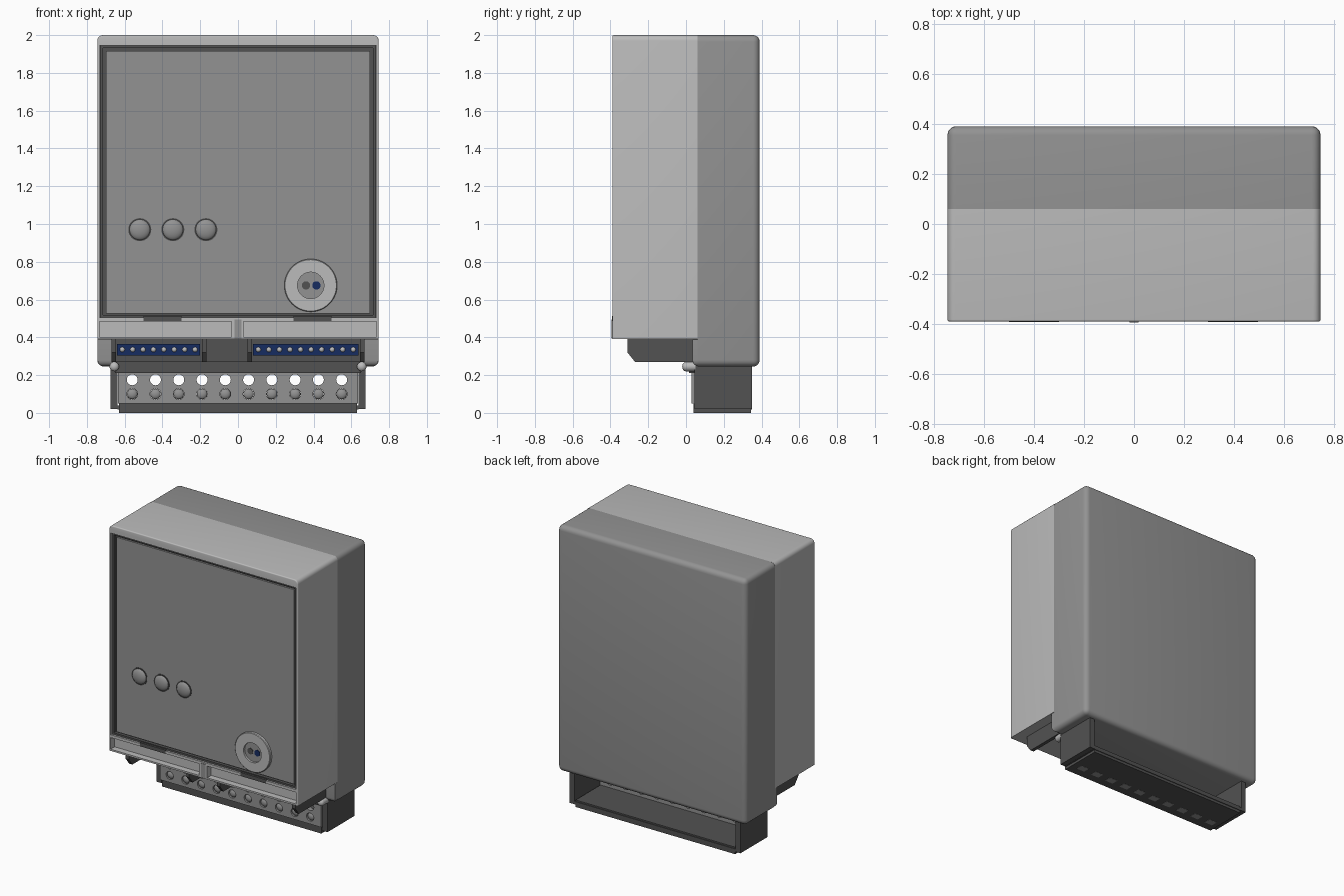
import bpy, bmesh, math
from mathutils import Vector

if "Cube" in bpy.data.objects:
    bpy.data.objects.remove(bpy.data.objects["Cube"])


def material(name, r, g, b):
    m = bpy.data.materials.new(name)
    m.diffuse_color = (r, g, b, 1)
    m.use_nodes = True
    m.node_tree.nodes["Principled BSDF"].inputs["Base Color"].default_value = m.diffuse_color
    return m


LIGHT = material("light grey", 0.50, 0.50, 0.50)
MID = material("mid grey", 0.29, 0.29, 0.29)
DARK = material("dark grey", 0.085, 0.085, 0.085)
NAVY = material("navy blue", 0.008, 0.025, 0.12)


def finish(name, bm, mat, smooth=True):
    bmesh.ops.recalc_face_normals(bm, faces=bm.faces)
    me = bpy.data.meshes.new(name)
    bm.to_mesh(me)
    bm.free()
    ob = bpy.data.objects.new(name, me)
    bpy.context.collection.objects.link(ob)
    me.materials.append(mat)
    if smooth:
        smooth_by_angle(ob)
    return ob


def activate(ob):
    bpy.ops.object.select_all(action='DESELECT')
    ob.select_set(True)
    bpy.context.view_layer.objects.active = ob


def smooth_by_angle(ob):
    activate(ob)
    bpy.ops.object.shade_smooth_by_angle(angle=math.radians(35))


def add_box(bm, x0, x1, y0, y1, z0, z1):
    verts = bmesh.ops.create_cube(bm, size=1)["verts"]
    for v in verts:
        v.co = Vector((x1 if v.co.x > 0 else x0,
                       y1 if v.co.y > 0 else y0,
                       z1 if v.co.z > 0 else z0))


def box(name, mat, *dims, rounds=()):
    """Box; rounds = (radius, rule on the two edge ends) pairs."""
    bm = bmesh.new()
    add_box(bm, *dims)
    for radius, rule in rounds:
        edges = [e for e in bm.edges if rule(e.verts[0].co, e.verts[1].co)]
        bmesh.ops.bevel(bm, geom=edges, offset=radius, segments=5,
                        profile=0.5, affect='EDGES')
    return finish(name, bm, mat, bool(rounds))


def prism_x(name, mat, profile, x0, x1):
    """Side profile of (y, z) points extruded along x."""
    bm = bmesh.new()
    face = bm.faces.new([bm.verts.new((x0, y, z)) for y, z in profile])
    ext = bmesh.ops.extrude_face_region(bm, geom=[face])["geom"]
    bmesh.ops.translate(bm, vec=(x1 - x0, 0, 0),
                        verts=[v for v in ext if isinstance(v, bmesh.types.BMVert)])
    return finish(name, bm, mat, False)


def add_lathe(bm, cx, cz, profile, steps=32):
    """Spin a profile of (radius, y) points about the y direction."""
    vs = [bm.verts.new((cx + r, y, cz)) for r, y in profile]
    es = [bm.edges.new(p) for p in zip(vs, vs[1:])]
    bmesh.ops.spin(bm, geom=vs + es, cent=(cx, 0, cz), axis=(0, 1, 0),
                   angle=math.tau, steps=steps, use_duplicate=False)
    bmesh.ops.remove_doubles(bm, verts=bm.verts, dist=1e-5)


def lathes(name, mat, centres, profile, steps=32):
    bm = bmesh.new()
    for cx, cz in centres:
        add_lathe(bm, cx, cz, profile, steps)
    return finish(name, bm, mat)


def dome(r, y_base, height, n=6):
    return [(r * math.cos(a), y_base - height * math.sin(a))
            for a in (i * math.pi / 2 / n for i in range(n + 1))]


def cut(ob, cutter):
    cutter.hide_render = True
    mod = ob.modifiers.new("cut", 'BOOLEAN')
    mod.operation, mod.solver, mod.object = 'DIFFERENCE', 'EXACT', cutter
    activate(ob)
    bpy.ops.object.modifier_apply(modifier=mod.name)
    bpy.data.objects.remove(cutter)


# rear shell: every edge rounded except around its front face
box("rear_shell", MID, -0.745, 0.745, 0.06, 0.39, 0.245, 2.0,
    rounds=[(0.035, lambda a, b: max(a.y, b.y) > 0.1)])
box("rear_shell_lower_lip", MID, -0.743, 0.743, 0.035, 0.12, 0.248, 0.388,
    rounds=[(0.03, lambda a, b: max(a.z, b.z) < 0.3)])

# front cover with a recess for the panel and two pockets below it
cover = box("front_cover", LIGHT, -0.745, 0.745, -0.39, 0.06, 0.39, 2.0,
            rounds=[(0.03, lambda a, b: min(a.z, b.z) > 1.9 and abs(a.y - b.y) > 0.1),
                    (0.008, lambda a, b: max(a.y, b.y) < -0.38 and max(a.z, b.z) > 0.5)])
bm = bmesh.new()
add_box(bm, -0.732, 0.732, -0.5, -0.33, 0.505, 1.945)
for x0, x1 in ((-0.733, -0.035), (0.03, 0.733)):
    add_box(bm, x0, x1, -0.5, -0.345, 0.402, 0.485)
cut(cover, finish("cover_cutter", bm, LIGHT, False))
smooth_by_angle(cover)
box("cover_divider", MID, -0.018, 0.018, -0.394, -0.38, 0.395, 0.495)

# front panel, its dark gasket frame and the two latch tabs
box("panel_gasket", DARK, -0.731, 0.731, -0.355, -0.325, 0.506, 1.944)
bm = bmesh.new()
for x0, x1, z0, z1 in ((-0.731, -0.716, 0.506, 1.944), (0.716, 0.731, 0.506, 1.944),
                       (-0.716, 0.716, 0.506, 0.519), (-0.716, 0.716, 1.931, 1.944)):
    add_box(bm, x0, x1, -0.378, -0.34, z0, z1)
finish("gasket_lip", bm, DARK, False)
box("front_panel", MID, -0.70, 0.70, -0.368, -0.34, 0.527, 1.915)
for x in (-0.4, 0.395):
    box("panel_latch_tab", DARK, x - 0.1, x + 0.1, -0.392, -0.35, 0.486, 0.512)

# three indicator domes with dark rings
LEDS = [(-0.52, 0.97), (-0.345, 0.97), (-0.17, 0.97)]
lathes("indicator_ring", DARK, LEDS, [(0.061, -0.35), (0.061, -0.371), (0, -0.371)])
lathes("indicator_dome", MID, LEDS, dome(0.056, -0.365, 0.024))

# round optical port
PORT = [(0.385, 0.675)]
lathes("port_ring", LIGHT, PORT,
       [(0.14, -0.35), (0.14, -0.384), (0.136, -0.388), (0.07, -0.388), (0.07, -0.35)], 48)
lathes("port_centre", MID, PORT, [(0.07, -0.355), (0.07, -0.374), (0, -0.374)])
lathes("port_sender", DARK, [(0.36, 0.675)], [(0.022, -0.37), (0.022, -0.378), (0, -0.378)], 20)
lathes("port_receiver", NAVY, [(0.415, 0.675)], [(0.022, -0.37), (0.022, -0.378), (0, -0.378)], 20)

# dark rail under the cover with four bevelled guide plates
box("connector_rail", DARK, -0.67, 0.67, -0.02, 0.06, 0.27, 0.39)
for x0, x1 in ((-0.67, -0.645), (-0.19, -0.168), (0.05, 0.074), (0.645, 0.67)):
    prism_x("guide_plate", DARK,
            [(-0.31, 0.391), (-0.31, 0.32), (-0.27, 0.27), (0.04, 0.27), (0.04, 0.391)], x0, x1)

# blue connectors with contact pins
for x0, x1, n in ((-0.64, -0.20, 8), (0.08, 0.638, 10)):
    box("blue_connector", NAVY, x0, x1, -0.06, -0.02, 0.305, 0.365)
    step = (x1 - x0) / n
    lathes("contact_pin", LIGHT, [(x0 + step * (i + 0.5), 0.335) for i in range(n)],
           dome(0.014, -0.058, 0.012, 4), 12)

# terminal box: sides and floor, open to the rear
for s in (-1, 1):
    xs = sorted((s * 0.637, s * 0.675))
    box("terminal_box_side", DARK, *xs, 0.045, 0.35, 0.02, 0.26)
box("terminal_box_floor", DARK, -0.63, 0.63, 0.04, 0.345, 0.0, 0.05)
box("terminal_box_floor_flange", DARK, -0.637, 0.637, 0.05, 0.35, 0.018, 0.04)
box("terminal_box_top_band", DARK, -0.65, 0.65, 0.015, 0.07, 0.21, 0.272)

# terminal face plate with through holes and screws
XS = [-0.56 + 0.1232 * i for i in range(10)]
plate = box("terminal_face_plate", MID, -0.635, 0.635, 0.03, 0.065, 0.05, 0.212)
for z in (0.175, 0.1):
    bm = bmesh.new()
    for x in XS:
        add_lathe(bm, x, z, [(0, -0.1), (0.029, -0.1), (0.029, 0.2), (0, 0.2)], 20)
    cut(plate, finish("hole_cutter", bm, MID))
smooth_by_angle(plate)
lathes("terminal_screw", MID, [(x, 0.1) for x in XS],
       [(0, 0.075), (0.028, 0.075)] + dome(0.028, 0.045, 0.015, 4), 20)
for x in XS:
    box("floor_slot", MID, x - 0.032, x + 0.032, 0.10, 0.15, -0.0, 0.003).location.z = -0.001

# round fixing knobs at both ends of the terminal box
lathes("fixing_knob", LIGHT, [(-0.655, 0.245), (0.655, 0.245)],
       [(0, 0.05), (0.025, 0.05)] + dome(0.025, 0.0, 0.02), 20)
